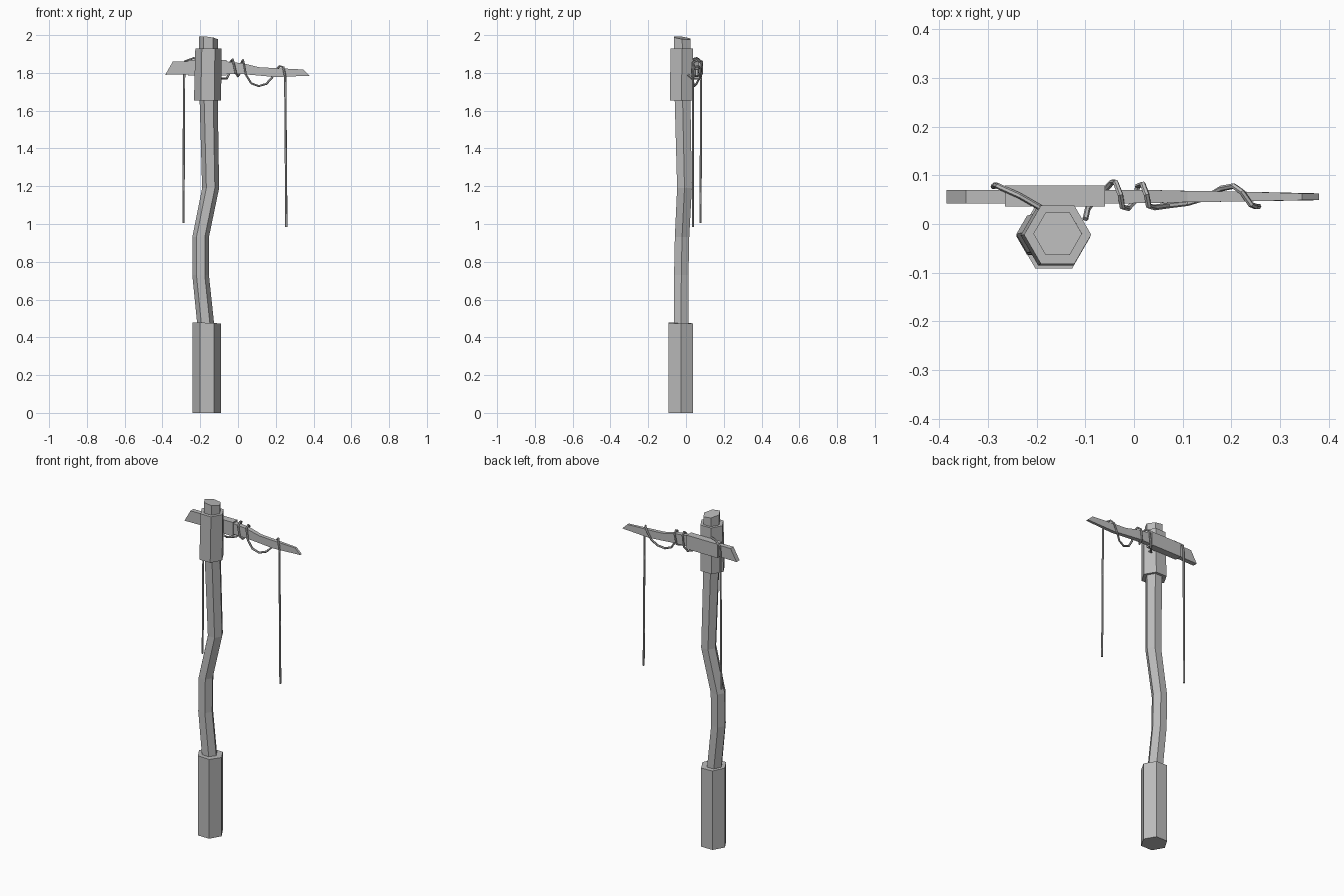
import bpy
from math import cos, sin, pi

cube = bpy.data.objects.get("Cube")
if cube:
    bpy.data.objects.remove(cube, do_unlink=True)

grey = bpy.data.materials.new("weathered grey")
grey.use_nodes = True
colour = (0.5, 0.5, 0.5, 1)
grey.diffuse_color = colour
grey.node_tree.nodes["Principled BSDF"].inputs["Base Color"].default_value = colour


def loft(name, rings):
    """Skin a list of equal-length vertex rings and cap both ends."""
    n = len(rings[0])
    verts = [v for ring in rings for v in ring]
    faces = [tuple(reversed(range(n))),
             tuple(range(len(verts) - n, len(verts)))]
    for r in range(len(rings) - 1):
        for i in range(n):
            j = (i + 1) % n
            a, b = r * n, (r + 1) * n
            faces.append((a + i, a + j, b + j, b + i))
    mesh = bpy.data.meshes.new(name)
    mesh.from_pydata(verts, [], faces)
    mesh.materials.append(grey)
    obj = bpy.data.objects.new(name, mesh)
    bpy.context.collection.objects.link(obj)
    return obj


def hexagon(x, y, z, radius, tilt=0.0):
    """Six-sided ring with flats to front and back; tilt drops the +x, +y side."""
    ring = []
    for i in range(6):
        dx, dy = radius * cos(i * pi / 3), radius * sin(i * pi / 3)
        ring.append((x + dx, y + dy, z - tilt * (dx + dy)))
    return ring


def slab(x_low, x_top, z_low, z_top, y_front, y_back):
    """Four-cornered cross-section of the arm."""
    return [(x_low, y_front, z_low), (x_low, y_back, z_low),
            (x_top, y_back, z_top), (x_top, y_front, z_top)]


def rope(name, points, radius=0.006):
    curve = bpy.data.curves.new(name, "CURVE")
    curve.dimensions = "3D"
    curve.bevel_depth = radius
    curve.bevel_resolution = 1
    curve.use_fill_caps = True
    spline = curve.splines.new("POLY")
    spline.points.add(len(points) - 1)
    for p, co in zip(spline.points, points):
        p.co = (*co, 1)
    spline.use_smooth = False
    curve.materials.append(grey)
    obj = bpy.data.objects.new(name, curve)
    bpy.context.collection.objects.link(obj)
    bpy.ops.object.select_all(action="DESELECT")
    obj.select_set(True)
    bpy.context.view_layer.objects.active = obj
    bpy.ops.object.convert(target="MESH")


# Post: base sleeve, crooked trunk and upper collar
loft("base_sleeve", [hexagon(-0.165, -0.027, 0, 0.075),
                     hexagon(-0.165, -0.027, 0.475, 0.075, 0.03)])
loft("trunk", [hexagon(-0.168, -0.026, 0.44, 0.045),
               hexagon(-0.198, -0.025, 0.73, 0.044),
               hexagon(-0.198, -0.021, 0.93, 0.044),
               hexagon(-0.145, -0.008, 1.19, 0.045),
               hexagon(-0.155, -0.018, 1.65, 0.048),
               hexagon(-0.157, -0.02, 1.985, 0.05, 0.13)])
loft("collar", [hexagon(-0.161, -0.023, 1.655, 0.072),
                hexagon(-0.157, -0.022, 1.93, 0.069)])

# Crooked cross arm with slanted ends, thickened behind the collar
loft("cross_arm", [slab(-0.385, -0.345, 1.79, 1.86, 0.042, 0.07),
                   slab(-0.06, -0.06, 1.795, 1.86, 0.042, 0.07),
                   slab(0.03, 0.03, 1.793, 1.85, 0.043, 0.07),
                   slab(0.12, 0.11, 1.785, 1.83, 0.045, 0.068),
                   slab(0.2, 0.2, 1.778, 1.825, 0.046, 0.067),
                   slab(0.38, 0.345, 1.785, 1.818, 0.049, 0.063)])
loft("arm_block", [slab(x, x, 1.785, 1.868, 0.036, 0.079)
                   for x in (-0.265, -0.06)])

# Left rope: hangs behind the arm, crosses over it to the collar
rope("left_rope", [(-0.289, 0.077, 1.005), (-0.285, 0.08, 1.82),
                   (-0.28, 0.078, 1.862), (-0.235, 0.058, 1.878),
                   (-0.19, 0.032, 1.872)])

# Right rope: winds along the arm, droops, then hangs in front
rope("right_rope", [(-0.1, 0.01, 1.79), (-0.095, 0.032, 1.772),
                    (-0.06, 0.07, 1.77), (-0.045, 0.086, 1.8),
                    (-0.038, 0.086, 1.86), (-0.028, 0.06, 1.872),
                    (-0.024, 0.035, 1.855), (-0.012, 0.032, 1.8),
                    (0, 0.045, 1.782), (0.008, 0.078, 1.795),
                    (0.018, 0.082, 1.85), (0.026, 0.06, 1.868),
                    (0.03, 0.037, 1.855), (0.042, 0.034, 1.79),
                    (0.07, 0.038, 1.745), (0.11, 0.043, 1.73),
                    (0.15, 0.055, 1.742), (0.18, 0.073, 1.775),
                    (0.205, 0.078, 1.82), (0.222, 0.066, 1.836),
                    (0.24, 0.04, 1.83), (0.25, 0.036, 1.78),
                    (0.256, 0.036, 0.985)])
